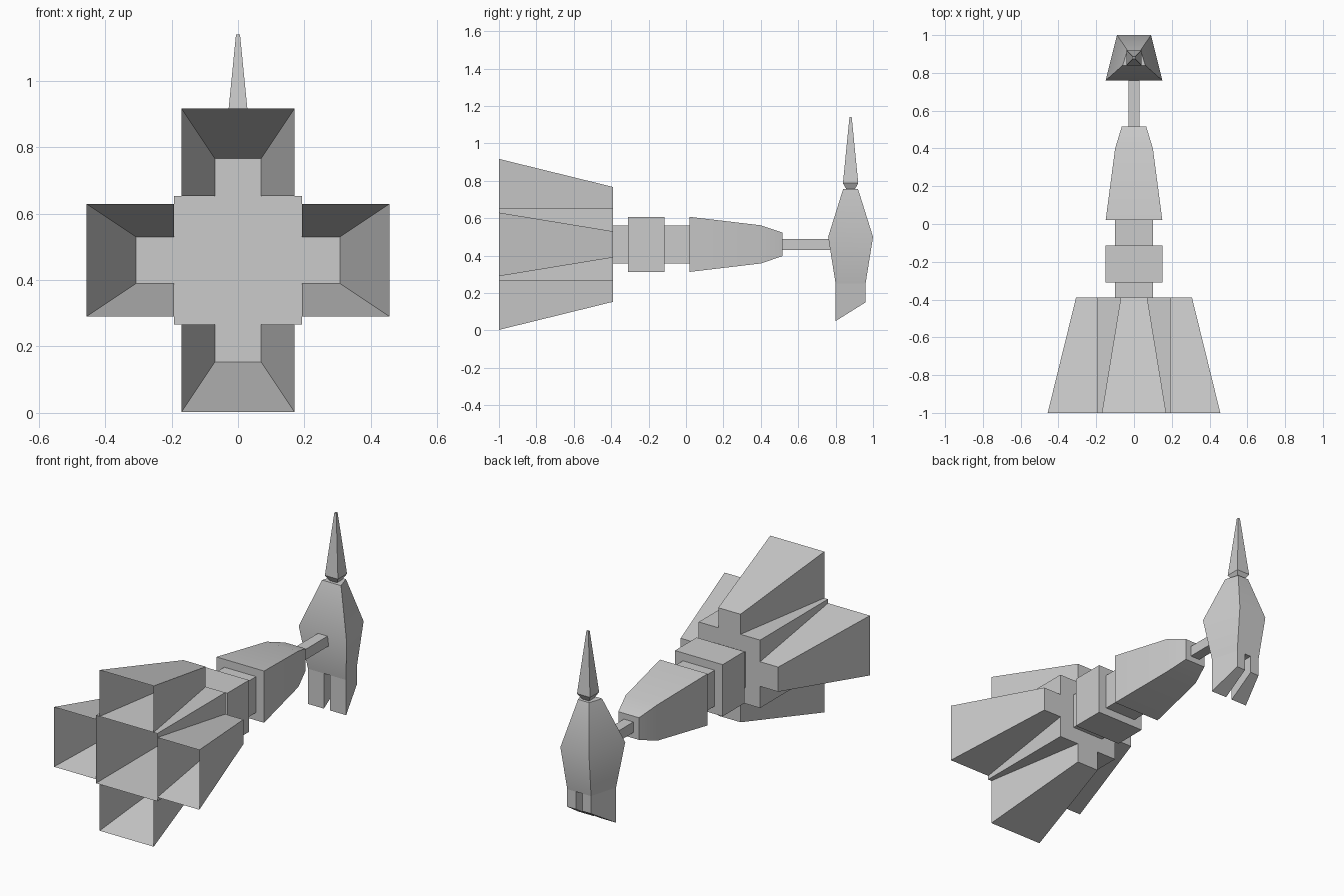
import bpy, bmesh, math

cube = bpy.data.objects.get("Cube")
if cube:
    bpy.data.objects.remove(cube, do_unlink=True)

hull = bpy.data.materials.new("hull_grey")
hull.use_nodes = True
GREY = (0.6, 0.6, 0.6, 1)
hull.diffuse_color = GREY
hull.node_tree.nodes["Principled BSDF"].inputs["Base Color"].default_value = GREY

ZC = 0.46   # height of the main axis


def loft(name, rings, closed=True, cap_start=True, cap_end=True):
    """Skin a row of equal-sized point rings, with optional end caps."""
    bm = bmesh.new()
    loops = [[bm.verts.new(p) for p in ring] for ring in rings]
    n = len(loops[0])
    for a, b in zip(loops, loops[1:]):
        for i in range(n if closed else n - 1):
            j = (i + 1) % n
            bm.faces.new((a[i], a[j], b[j], b[i]))
    if cap_start:
        bm.faces.new(loops[0])
    if cap_end:
        bm.faces.new(loops[-1])
    bmesh.ops.recalc_face_normals(bm, faces=bm.faces[:])
    mesh = bpy.data.meshes.new(name)
    bm.to_mesh(mesh)
    bm.free()
    mesh.materials.append(hull)
    obj = bpy.data.objects.new(name, mesh)
    bpy.context.collection.objects.link(obj)
    bpy.ops.object.select_all(action='DESELECT')
    obj.select_set(True)
    bpy.context.view_layer.objects.active = obj
    bpy.ops.object.shade_smooth_by_angle(angle=math.radians(30))
    return obj


def section(y, hx, hz, zc=ZC):
    """Rectangle across the main axis."""
    return [(-hx, y, zc - hz), (hx, y, zc - hz), (hx, y, zc + hz), (-hx, y, zc + hz)]


def body(name, *sections, **kw):
    return loft(name, [section(*s) for s in sections], **kw)


# Engine core: square duct open at the front
CORE, FRONT, BACK = 0.193, -1.0, -0.39
body("engine_core", (FRONT, CORE, CORE), (BACK, CORE, CORE), cap_start=False)


# Four flared nozzles around the core, open at the front
def nozzle_ring(y, half, outer, turn):
    c, s = math.cos(turn), math.sin(turn)
    chain = [(-half, CORE), (-half, outer), (half, outer), (half, CORE)]
    return [(u * c - v * s, y, ZC + u * s + v * c) for u, v in chain]


for k, side in enumerate(("top", "right", "bottom", "left")):
    turn = k * math.pi / 2
    loft("nozzle_" + side,
         [nozzle_ring(FRONT, 0.17, 0.457, turn), nozzle_ring(BACK, 0.07, 0.307, turn)],
         closed=False, cap_start=False)

# Fuselage
body("neck", (BACK, 0.10, 0.102), (0.02, 0.10, 0.102))
body("collar", (-0.31, 0.15, 0.147), (-0.115, 0.15, 0.147))
body("cabin", (0.02, 0.15, 0.147), (0.4, 0.10, 0.102), (0.515, 0.065, 0.063))
body("boom", (0.515, 0.03, 0.03), (0.82, 0.03, 0.03))


# Tail fin: trapezoid sections, wide at the front edge
def fin_ring(z, y0, y1, w0, w1):
    return [(-w0, y0, z), (w0, y0, z), (w1, y1, z), (-w1, y1, z)]


loft("tail_fin", [fin_ring(0.25, 0.80, 0.96, 0.12, 0.075),
                  fin_ring(0.50, 0.76, 1.0, 0.15, 0.09),
                  fin_ring(0.755, 0.84, 0.92, 0.06, 0.035)])


# Two legs under the fin, split by a slot and cut on a slant
def leg_ring(sign, z0, z1):
    return [(sign * x, y, z) for x, y, z in
            ((0.02, 0.80, z0), (0.12, 0.80, z0), (0.075, 0.96, z1), (0.02, 0.96, z1))]


for side, sign in (("left", 1), ("right", -1)):
    loft("fin_leg_" + side, [leg_ring(sign, 0.05, 0.15), leg_ring(sign, 0.25, 0.25)])


# Spike on top of the fin
def spike_ring(z, h):
    return fin_ring(z, 0.88 - h, 0.88 + h, h, h)


loft("spike", [spike_ring(0.75, 0.02), spike_ring(0.787, 0.041), spike_ring(1.14, 0.006)])
